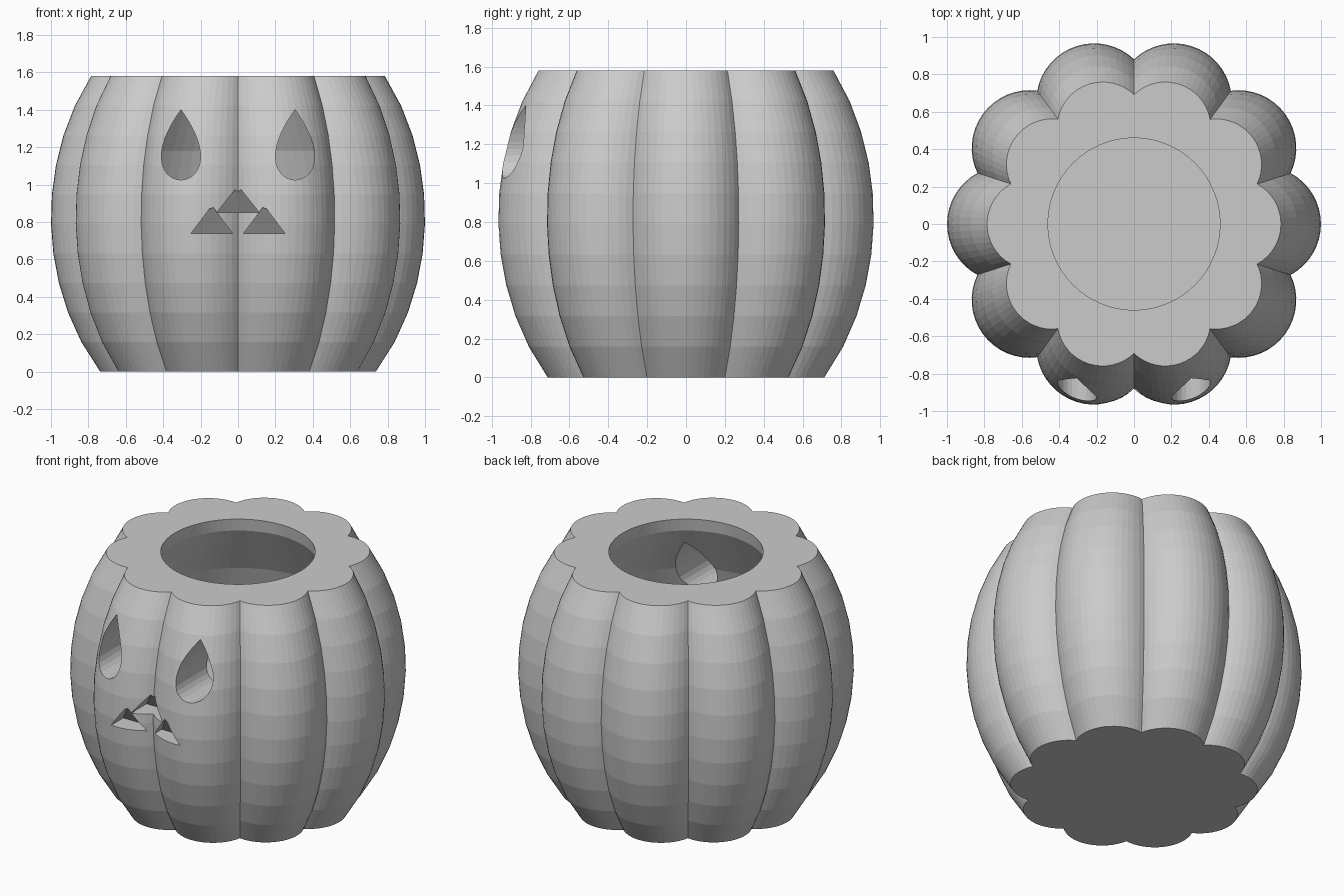
import bpy, bmesh, math
from mathutils import Matrix, Vector

cube = bpy.data.objects.get("Cube")
if cube:
    bpy.data.objects.remove(cube, do_unlink=True)

HEIGHT = 1.58
LOBES = 10
TAU = math.tau

clay = bpy.data.materials.new("pale_grey")
clay.use_nodes = True
grey = (0.6, 0.6, 0.6, 1)
clay.diffuse_color = grey
clay.node_tree.nodes["Principled BSDF"].inputs["Base Color"].default_value = grey


def loft(name, rings):
    """Skin a stack of closed rings and cap both ends."""
    bm = bmesh.new()
    loops = [[bm.verts.new(p) for p in ring] for ring in rings]
    count = len(loops[0])
    for low, high in zip(loops, loops[1:]):
        for i in range(count):
            j = (i + 1) % count
            bm.faces.new((low[i], low[j], high[j], high[i]))
    bm.faces.new(loops[0][::-1])
    bm.faces.new(loops[-1])
    bmesh.ops.recalc_face_normals(bm, faces=bm.faces)
    mesh = bpy.data.meshes.new(name)
    bm.to_mesh(mesh)
    bm.free()
    mesh.materials.append(clay)
    obj = bpy.data.objects.new(name, mesh)
    bpy.context.collection.objects.link(obj)
    return obj


def carve(body, cutter):
    """Subtract the cutter, then discard it."""
    cutter.hide_render = True
    mod = body.modifiers.new("carve", "BOOLEAN")
    mod.operation = "DIFFERENCE"
    mod.solver = "EXACT"
    mod.object = cutter
    bpy.context.view_layer.objects.active = body
    bpy.ops.object.modifier_apply(modifier=mod.name)
    bpy.data.objects.remove(cutter, do_unlink=True)


# Ribbed outline: ten circular lobes meeting in sharp creases
def lobed_outline(steps=16, centre=0.69, radius=0.31, sweep=math.radians(61.6)):
    points = []
    for lobe in range(LOBES):
        turn = Matrix.Rotation(TAU * lobe / LOBES, 3, "Z")
        for i in range(steps):
            a = sweep * (2 * i / steps - 1)
            points.append(turn @ Vector((centre + radius * math.cos(a),
                                         radius * math.sin(a), 0)))
    return points


# Barrel-shaped shell, scaled by height
outline = lobed_outline()
bands = 10
shell_rings = []
for k in range(bands + 1):
    z = HEIGHT * k / bands
    s = math.sqrt(1 - ((z - 0.825) / 1.22) ** 2)
    shell_rings.append([(p.x * s, p.y * s, z) for p in outline])
pot = loft("ribbed_pot", shell_rings)

# Hollow inside with a narrow round mouth
cavity_profile = [(0.46, 0.15), (0.58, 0.3), (0.67, 0.55), (0.7, 0.8), (0.685, 1.0),
                  (0.63, 1.18), (0.52, 1.4), (0.47, 1.5), (0.46, HEIGHT), (0.46, 1.7)]
carve(pot, loft("cavity", [
    [(r * math.cos(TAU * i / 64), r * math.sin(TAU * i / 64), z) for i in range(64)]
    for r, z in cavity_profile]))


# Teardrop eyes cut through the front wall
def teardrop(x, y, steps=32):
    ring = []
    for i in range(steps):
        a = TAU * i / steps
        ring.append((x + 0.136 * math.sin(a) * math.sin(a / 2) ** 1.0,
                     y, 1.2125 + 0.1875 * math.cos(a)))
    return ring


for side in (-1, 1):
    carve(pot, loft("eye_cutter", [teardrop(side * 0.305, y) for y in (-1.2, -0.25)]))


# Nose and mouth notches: small upright pyramids sunk into the wall
def notch(x, base, top, half, y=-0.945):
    rings = []
    for z, h in ((base, half), (top, 0.002)):
        rings.append([(x - h, y - h, z), (x + h, y - h, z),
                      (x + h, y + h, z), (x - h, y + h, z)])
    return loft("notch_cutter", rings)


carve(pot, notch(0, 0.85, 0.99, 0.115, -0.9))
for side in (-1, 1):
    carve(pot, notch(side * 0.14, 0.74, 0.885, 0.11))

for face in pot.data.polygons:
    face.use_smooth = False
